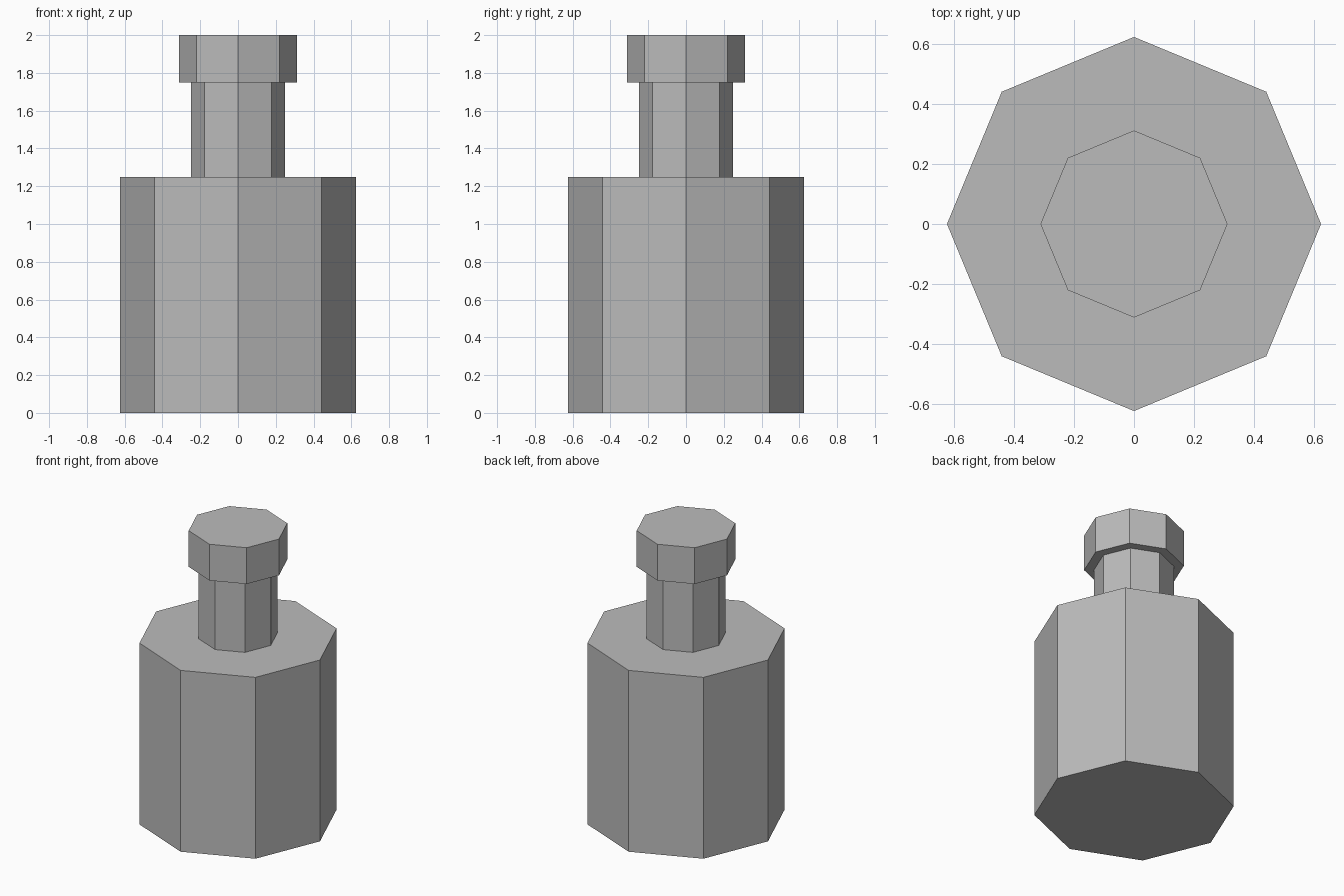
import bpy

if "Cube" in bpy.data.objects:
    bpy.data.objects.remove(bpy.data.objects["Cube"])

# One flat grey for the whole model
grey = bpy.data.materials.new("grey")
grey.diffuse_color = (0.5, 0.5, 0.5, 1.0)
grey.use_nodes = True
grey.node_tree.nodes["Principled BSDF"].inputs["Base Color"].default_value = grey.diffuse_color


def octagonal_part(name, radius, bottom, top):
    """Eight-sided prism with corners on the x and y axes."""
    bpy.ops.mesh.primitive_cylinder_add(
        vertices=8, radius=radius, depth=top - bottom,
        location=(0, 0, (bottom + top) / 2))
    part = bpy.context.object
    part.name = name
    part.data.materials.append(grey)
    return part


octagonal_part("bottle_body", 0.625, 0.0, 1.25)
octagonal_part("bottle_neck", 0.25, 1.25, 1.75)
octagonal_part("bottle_cap", 0.3125, 1.75, 2.0)
